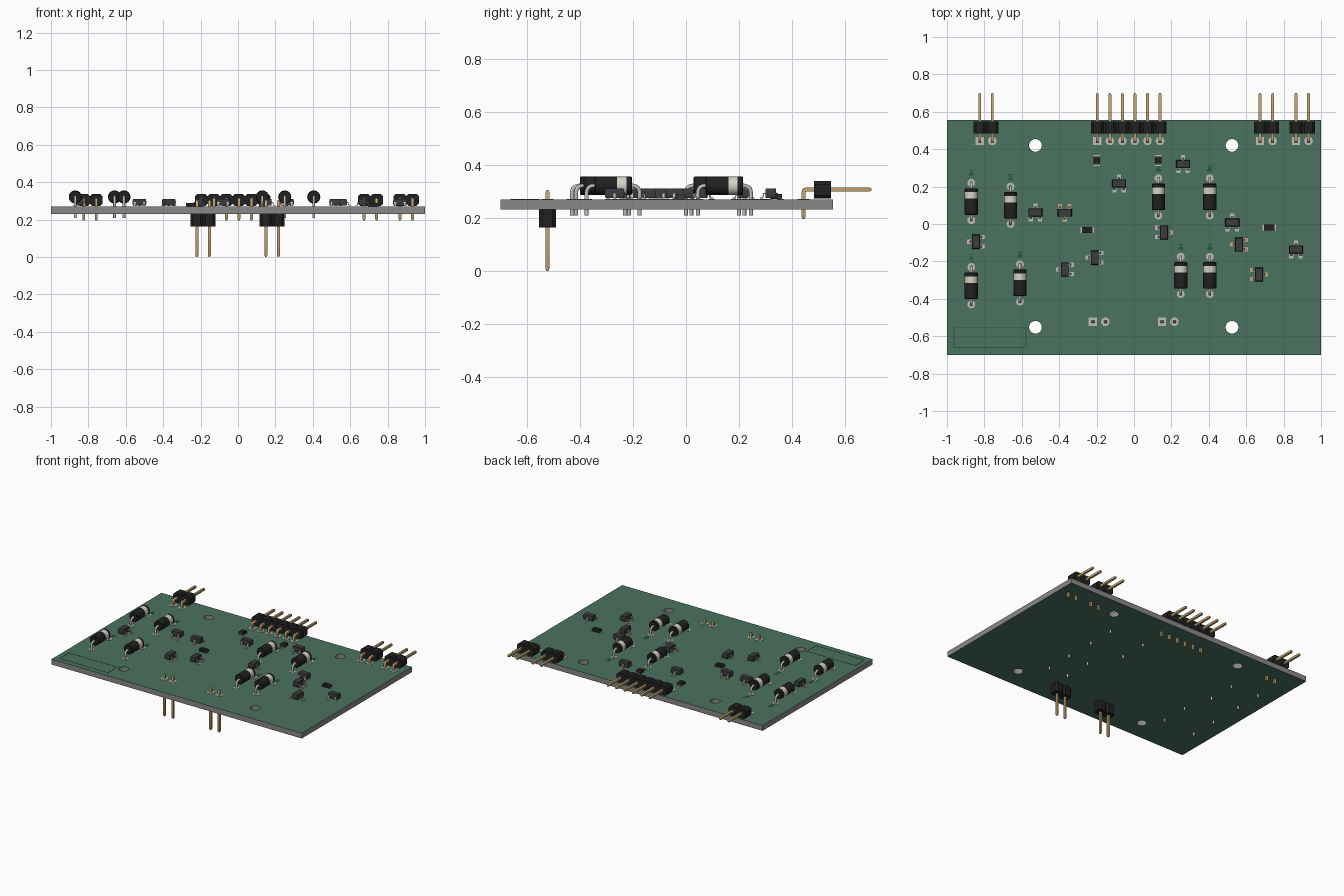
import bpy, bmesh
from math import cos, sin, pi, radians, tau, sqrt

if "Cube" in bpy.data.objects:
    bpy.data.objects.remove(bpy.data.objects["Cube"])

TOP, BOT = 0.269, 0.231          # board surfaces
PITCH = 0.067


def mat(name, r, g, b):
    m = bpy.data.materials.new(name)
    m.diffuse_color = (r, g, b, 1)
    m.use_nodes = True
    m.node_tree.nodes["Principled BSDF"].inputs["Base Color"].default_value = m.diffuse_color
    return m


GREEN, EDGE, SILK, BLACK, CHIP, GOLD, SILVER, CREAM = range(8)
MATS = [mat("board_green", .07, .17, .115), mat("board_edge", .25, .25, .25),
        mat("silk_green", .02, .10, .045), mat("black_plastic", .015, .015, .015),
        mat("chip_grey", .045, .045, .05), mat("gold_pin", .55, .38, .16),
        mat("silver_lead", .52, .51, .48), mat("cream_band", .68, .65, .56)]


def ngon(n, r, turn=0.0):
    return [(r * cos(tau * i / n + turn), r * sin(tau * i / n + turn)) for i in range(n)]


def rect(w, h):
    return [(-w / 2, -h / 2), (w / 2, -h / 2), (w / 2, h / 2), (-w / 2, h / 2)]


def chamfered(w, h, c):
    a, b = w / 2, h / 2
    return [(-a + c, -b), (a - c, -b), (a, -b + c), (a, b - c),
            (a - c, b), (-a + c, b), (-a, b - c), (-a, -b + c)]


def sweep(bm, path, prof, m, x=0.0, y=0.0, bands=()):
    """Sweep a section along (y, z[, scale]) points with mitred corners."""
    pts = [(p[0], p[1], p[2] if len(p) > 2 else 1.0) for p in path]
    dirs = []
    for a, b in zip(pts, pts[1:]):
        dy, dz = b[0] - a[0], b[1] - a[1]
        l = sqrt(dy * dy + dz * dz)
        dirs.append((dy / l, dz / l))
    rings = []
    for i, (py, pz, s) in enumerate(pts):
        d0, d1 = dirs[max(i - 1, 0)], dirs[min(i, len(dirs) - 1)]
        ty, tz = d0[0] + d1[0], d0[1] + d1[1]
        l = sqrt(ty * ty + tz * tz)
        ny, nz = -tz / l, ty / l
        k = 2 / l                                  # mitre stretch
        rings.append([bm.verts.new((x + u * s, y + py + ny * v * s * k, pz + nz * v * s * k))
                      for u, v in prof])
    n = len(prof)
    for i, (a, b) in enumerate(zip(rings, rings[1:])):
        for j in range(n):
            f = bm.faces.new((a[j], a[(j + 1) % n], b[(j + 1) % n], b[j]))
            f.material_index = CREAM if i in bands else m
    for r in (rings[0], rings[-1]):
        bm.faces.new(r).material_index = m


def slab(bm, x, y, prof, z0, z1, m):
    sweep(bm, [(0, z0), (0, z1)], prof, m, x, y)


def bend(cy, cz, r, a0, a1, n=5):
    return [(cy + r * cos(radians(a0 + (a1 - a0) * i / n)),
             cz + r * sin(radians(a0 + (a1 - a0) * i / n))) for i in range(n + 1)]


def finish(bm, name):
    bmesh.ops.recalc_face_normals(bm, faces=bm.faces)
    me = bpy.data.meshes.new(name)
    bm.to_mesh(me)
    bm.free()
    for m in MATS:
        me.materials.append(m)
    me.polygons.foreach_set("use_smooth", [True] * len(me.polygons))
    me.set_sharp_from_angle(angle=radians(40))
    return me


def place(name, me, x=0, y=0, deg=0):
    ob = bpy.data.objects.new(name, me)
    ob.location = (x, y, 0)
    ob.rotation_euler.z = radians(deg)
    bpy.context.collection.objects.link(ob)
    return ob


# circuit board with four mounting holes
bm = bmesh.new()
slab(bm, 0, -0.0725, rect(2, 1.255), BOT, TOP, EDGE)
board = place("circuit_board", finish(bm, "circuit_board"))
bm = bmesh.new()
for sx in (-0.527, 0.524):
    for hy in (0.42, -0.552):
        slab(bm, sx, hy, ngon(32, 0.034), 0.1, 0.4, EDGE)
cutter = place("hole_cutter", finish(bm, "hole_cutter"))
cutter.hide_render = True
mod = board.modifiers.new("holes", "BOOLEAN")
mod.object, mod.solver = cutter, "EXACT"
bpy.context.view_layer.update()
me = bpy.data.meshes.new_from_object(board.evaluated_get(bpy.context.evaluated_depsgraph_get()))
board.modifiers.clear()
board.data = me
bpy.data.objects.remove(cutter)
for p in me.polygons:
    p.material_index = GREEN if abs(p.normal.z) > 0.9 else EDGE
    p.use_smooth = False

# diode: banded body with two bent wire leads and pads
ZC, R = 0.321, 0.035
bm = bmesh.new()
sweep(bm, [(-.071, ZC, .9), (-.067, ZC), (.015, ZC), (.05, ZC), (.067, ZC), (.071, ZC, .9)],
      ngon(24, R), BLACK, bands=(2,))
for s in (-1, 1):
    path = [(.1, .208)] + bend(.075, ZC - .025, .025, 0, 90) + [(.065, ZC)]
    sweep(bm, [(s * a, b) for a, b in path], ngon(12, .0075), SILVER)
    slab(bm, 0, s * .1, ngon(20, .021), TOP, TOP + .002, SILVER)
diode = finish(bm, "diode")
DIODES = [(-.87, .12), (-.66, .10), (-.87, -.33), (-.61, -.315),
          (.13, .145), (.405, .145), (.25, -.275), (.405, -.275)]
for i, (x, y) in enumerate(DIODES):
    place(f"diode_{i + 1}", diode, x, y)


# three-legged transistor: tapered body, gull-wing legs, solder pads
def transistor_mesh(pad):
    bm = bmesh.new()
    sweep(bm, [(0, .275, .9), (0, .292), (0, .31, .9)], rect(.076, .042), CHIP)
    for x, s in ((-.025, -1), (.025, -1), (0, 1)):
        leg = [(.015, .292), (.026, .292), (.031, .274), (.041, .274)]
        sweep(bm, [(s * a, b) for a, b in leg], rect(.012, .004), SILVER, x)
        slab(bm, x, s * .036, rect(.022, .024), TOP, TOP + .002, pad)
    return finish(bm, "transistor")


plain, gilt = transistor_mesh(SILVER), transistor_mesh(GOLD)
for i, (x, y, deg, me) in enumerate([
        (-.527, .062, 0, plain), (-.08, .217, 0, plain), (.262, .32, 0, plain),
        (.525, .008, 0, plain), (.866, -.136, 0, plain), (-.37, .06, 180, gilt),
        (-.845, -.095, 90, plain), (-.37, -.243, 90, plain), (-.21, -.18, 90, plain),
        (.16, -.045, -90, plain), (.562, -.11, 90, gilt), (.668, -.27, -90, gilt)]):
    place(f"transistor_{i + 1}", me, x, y, deg)

# chip resistors, in two sizes
for i, (x, y, deg, w, h) in enumerate([(-.25, -.032, 0, .044, .032), (.723, -.018, 0, .044, .032),
                                       (-.2, .34, 90, .03, .034), (.13, .34, 90, .03, .034)]):
    bm = bmesh.new()
    slab(bm, 0, 0, rect(w, h), TOP + .002, .29, BLACK)
    for s in (-1, 1):
        slab(bm, s * (w / 2 + .003), 0, rect(.008, h), TOP + .001, .289, CHIP)
        slab(bm, s * (w / 2 + .006), 0, rect(.018, h), TOP, TOP + .002, SILVER)
    place(f"resistor_{i + 1}", finish(bm, "resistor"), x, y, deg)

PIN = rect(.015, .015)


# header pads: the first is square, the rest are round
def header_pad(bm, i, x, y):
    slab(bm, x, y, rect(.044, .044) if i == 0 else ngon(20, .023), TOP, TOP + .002, SILVER)


# right-angle pin headers along the back edge
for name, x0, count in (("left", -.825, 2), ("middle", -.196, 6),
                        ("right_inner", .674, 2), ("right_outer", .866, 2)):
    body, pins = bmesh.new(), bmesh.new()
    for i in range(count):
        x = i * PITCH
        sweep(body, [(.484, .305), (.548, .305)], chamfered(PITCH, .066, .013), BLACK, x)
        path = [(.444, .196, .5), (.444, .203)] + bend(.454, .297, .01, 180, 90, 3) \
            + [(.693, .307), (.70, .307, .5)]
        sweep(pins, path, PIN, GOLD, x)
        header_pad(pins, i, x, .444)
    place(f"{name}_header_body", finish(body, "header_body"), x0)
    place(f"{name}_header_pins", finish(pins, "header_pins"), x0)

# straight headers hanging below the board near the front edge
for name, x0 in (("left", -.22), ("right", .149)):
    body, pins = bmesh.new(), bmesh.new()
    for i in range(2):
        x = i * PITCH
        slab(body, x, 0, chamfered(PITCH, .064, .013), .163, BOT, BLACK)
        sweep(pins, [(0, 0, .5), (0, .007), (0, .298), (0, .305, .5)], PIN, GOLD, x)
        header_pad(pins, i, x, 0)
    place(f"{name}_lower_header_body", finish(body, "lower_header_body"), x0, -.523)
    place(f"{name}_lower_header_pins", finish(pins, "lower_header_pins"), x0, -.523)

# printed markings: label frame and diode direction arrows
bm = bmesh.new()
Z0, Z1 = TOP - .001, TOP + .001
for y in (-.555, -.66):
    slab(bm, -.77, y, rect(.39, .004), Z0, Z1, SILK)
for x in (-.963, -.577):
    slab(bm, x, -.6075, rect(.004, .105), Z0, Z1, SILK)
for x, y in DIODES:
    slab(bm, x, y + .15, ngon(3, .016, -pi / 2), Z0, Z1, SILK)
    slab(bm, x, y + .165, rect(.028, .004), Z0, Z1, SILK)
    slab(bm, x, y + .138, rect(.028, .004), Z0, Z1, SILK)
place("printed_markings", finish(bm, "printed_markings"))
